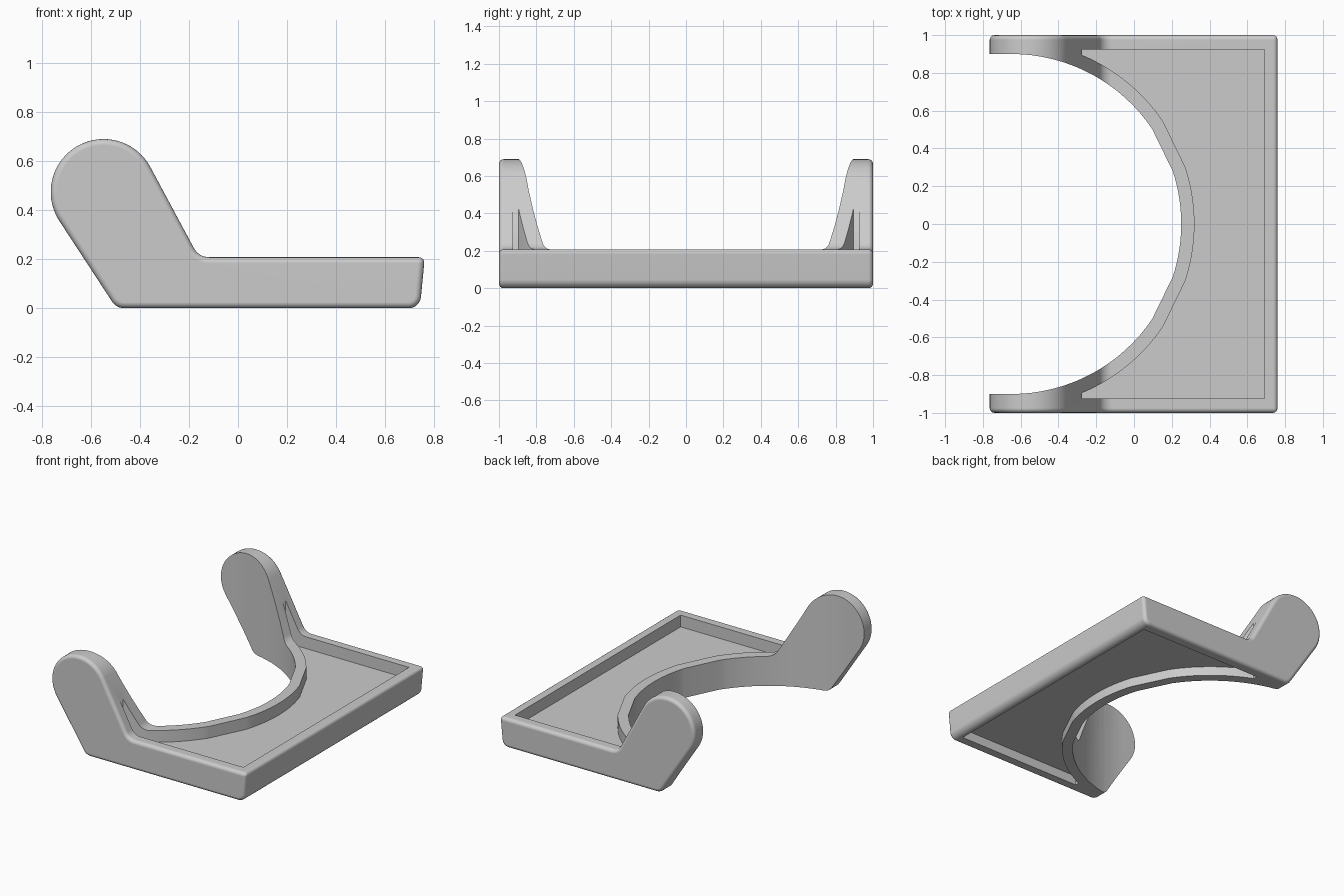
import bpy, bmesh
from math import sin, cos, tan, radians, acos, degrees
from mathutils import Vector

cube = bpy.data.objects.get("Cube")
if cube:
    bpy.data.objects.remove(cube, do_unlink=True)

TOP = 0.208          # height of the tray rim
ARC_X = -0.65        # centre of the round opening
ARC_R = 0.9
RIM = 0.07

grey = bpy.data.materials.new("plain grey")
grey.use_nodes = True
colour = (0.6, 0.6, 0.6, 1)
grey.diffuse_color = colour
grey.node_tree.nodes["Principled BSDF"].inputs["Base Color"].default_value = colour


def fillet(a, p, b, r, n=6):
    """Points that round corner p between neighbours a and b."""
    a, p, b = Vector(a), Vector(p), Vector(b)
    u, v = (a - p).normalized(), (b - p).normalized()
    half = u.angle(v) / 2
    centre = p + (u + v).normalized() * (r / sin(half))
    start = p + u * (r / tan(half)) - centre
    end = p + v * (r / tan(half)) - centre
    sweep = start.angle_signed(end)
    pts = []
    for i in range(n + 1):
        t = i / n
        mix = start * sin((1 - t) * abs(sweep)) + end * sin(t * abs(sweep))
        pts.append(tuple(centre + mix.normalized() * r))
    return pts


def arc(cx, cy, r, a0, a1, n):
    return [(cx + r * cos(radians(a0 + (a1 - a0) * i / n)),
             cy + r * sin(radians(a0 + (a1 - a0) * i / n))) for i in range(n + 1)]


def opening(r, limit):
    """Rounded opening edge with a short straight facet on each side."""
    return (arc(ARC_X, 0, r, -limit, -34, 16) + arc(ARC_X, 0, r, -18, 18, 14)
            + arc(ARC_X, 0, r, 34, limit, 16))


def prism(name, pts, lo, hi, upright=True):
    """Extrude an outline along z, or along y for a side profile."""
    bm = bmesh.new()
    place = (lambda p, h: (p[0], p[1], h)) if upright else (lambda p, h: (p[0], h, p[1]))
    low = [bm.verts.new(place(p, lo)) for p in pts]
    high = [bm.verts.new(place(p, hi)) for p in pts]
    bm.faces.new(low)
    bm.faces.new(high)
    for i in range(len(pts)):
        j = (i + 1) % len(pts)
        bm.faces.new((low[i], low[j], high[j], high[i]))
    bmesh.ops.recalc_face_normals(bm, faces=bm.faces)
    mesh = bpy.data.meshes.new(name)
    bm.to_mesh(mesh)
    bm.free()
    mesh.materials.append(grey)
    obj = bpy.data.objects.new(name, mesh)
    bpy.context.collection.objects.link(obj)
    return obj


def cut(target, cutter):
    mod = target.modifiers.new("cut", 'BOOLEAN')
    mod.operation = 'DIFFERENCE'
    mod.solver = 'EXACT'
    mod.object = cutter
    bpy.context.view_layer.objects.active = target
    bpy.ops.object.modifier_apply(modifier=mod.name)
    bpy.data.objects.remove(cutter, do_unlink=True)


# Side profile: flat tray with a leaning, round-ended arm
lobe = arc(-0.548, 0.474, 0.216, 28.6, 213.3, 36)
foot, heel, lip, crook = (-0.496, 0), (0.742, 0), (0.762, TOP), (-0.16, TOP)
profile = (lobe + fillet(lobe[-1], foot, heel, 0.06) + fillet(foot, heel, lip, 0.05)
           + [lip] + fillet(lip, crook, lobe[0], 0.07))
body = prism("tray_with_arms", profile, -1, 1, upright=False)

# Rounded outer edges
bm = bmesh.new()
bm.from_mesh(body.data)
edges = [e for e in bm.edges
         if abs(e.verts[0].co.y - e.verts[1].co.y) < 0.01
         or all(v.co.x > 0.755 for v in e.verts)]
bmesh.ops.bevel(bm, geom=edges, offset=0.025, segments=4, profile=0.5, affect='EDGES')
bm.to_mesh(body.data)
bm.free()

# Round opening between the arms
cut(body, prism("opening_cutter", opening(ARC_R, 90) + [(-1, ARC_R), (-1, -ARC_R)], -1, 2))

# Recesses above and below a thin floor
inner = ARC_R + RIM
left, right, side = -0.275, 0.69, 0.925
limit = degrees(acos((left - ARC_X) / inner))
recess = opening(inner, limit) + [(left, side), (right, side), (right, -side), (left, -side)]
cut(body, prism("upper_recess_cutter", recess, 0.125, 1))
cut(body, prism("lower_recess_cutter", recess, -1, 0.065))

# Smooth curves, crisp corners
bpy.ops.object.select_all(action='DESELECT')
body.select_set(True)
bpy.context.view_layer.objects.active = body
bpy.ops.object.shade_smooth_by_angle(angle=radians(30))
weighted = body.modifiers.new("even_normals", 'WEIGHTED_NORMAL')
weighted.keep_sharp = True
